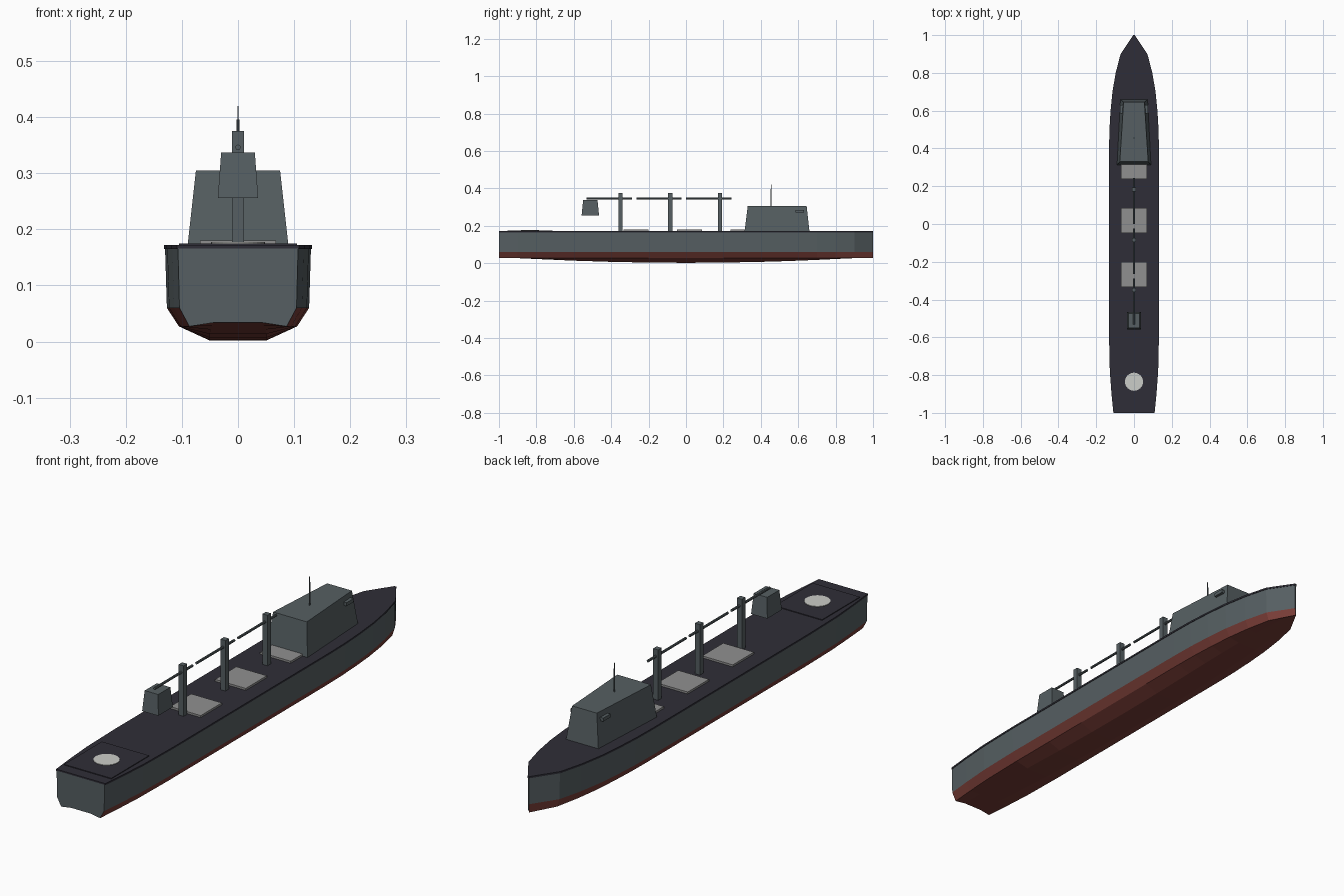
import bpy, bmesh, math

if "Cube" in bpy.data.objects:
    bpy.data.objects.remove(bpy.data.objects["Cube"])


def mat(name, c):
    m = bpy.data.materials.new(name)
    m.diffuse_color = (*c, 1)
    m.use_nodes = True
    m.node_tree.nodes["Principled BSDF"].inputs["Base Color"].default_value = m.diffuse_color
    return m


GREY = mat("hull_grey", (0.092, 0.114, 0.122))
DECK = mat("deck_dark", (0.028, 0.027, 0.038))
RED = mat("antifouling_red", (0.19, 0.047, 0.038))
HATCH = mat("hatch_grey", (0.28, 0.28, 0.28))
PAD = mat("pad_white", (0.6, 0.61, 0.58))


def finish(name, bm, *mats):
    bmesh.ops.recalc_face_normals(bm, faces=bm.faces)
    me = bpy.data.meshes.new(name)
    bm.to_mesh(me)
    bm.free()
    for m in mats:
        me.materials.append(m)
    ob = bpy.data.objects.new(name, me)
    bpy.context.collection.objects.link(ob)
    return ob


def loft(name, rings, *mats):
    bm = bmesh.new()
    vs = [[bm.verts.new(p) for p in r] for r in rings]
    n = len(vs[0])
    for a, b in zip(vs, vs[1:]):
        for i in range(n):
            j = (i + 1) % n
            bm.faces.new((a[i], a[j], b[j], b[i]))
    bm.faces.new(vs[0])
    bm.faces.new(vs[-1])
    return finish(name, bm, *mats)


def trapezoid(y0, y1, w0, w1, z):
    return [(-w0, y0, z), (w0, y0, z), (w1, y1, z), (-w1, y1, z)]


def block(name, m, y0, y1, w, z0, z1):
    return loft(name, [trapezoid(y0, y1, w, w, z0), trapezoid(y0, y1, w, w, z1)], m)


def rod(name, m, p, r, length, sides, along_y=False):
    bm = bmesh.new()
    bmesh.ops.create_cone(bm, cap_ends=True, segments=sides, radius1=r, radius2=r, depth=length)
    ob = finish(name, bm, m)
    ob.location = p
    if along_y:
        ob.rotation_euler.x = math.pi / 2
    return ob


# Hull: stations of (y, half width)
stations = [(-1, .107), (-.9, .117), (-.78, .126), (-.6, .13), (-.4, .13), (-.2, .13),
            (0, .13), (.2, .13), (.4, .13), (.5, .128), (.6, .122), (.7, .112),
            (.8, .095), (.9, .069), (1, .002)]
rings = []
for y, w in stations:
    half = [(w, .166), (w * .975, .06), (w * .81, .027), (w * .39, .002 + .032 * y * y)]
    rings.append([(x, y, z) for x, z in half] + [(-x, y, z) for x, z in reversed(half)])
hull = loft("hull", rings, GREY, RED)
for f in hull.data.polygons:
    if f.center.z < .058 and f.normal.y > -.9:
        f.material_index = 1

# Deck plate with a slight lip
outline = [(w + .002, y) for y, w in stations] + [(-w - .002, y) for y, w in reversed(stations)]
loft("deck", [[(x, y, z) for x, y in outline] for z in (.165, .172)], DECK)

# Helicopter deck and its marking
block("landing_deck", DECK, -.955, -.715, .105, .171, .175)
rod("landing_circle", PAD, (0, -.835, .1755), .048, .003, 32)

# Superstructure, bridge wings and aerial
loft("superstructure", [trapezoid(.313, .66, .09, .072, .17),
                        trapezoid(.33, .645, .075, .055, .305)], GREY)
block("bridge_wings", GREY, .585, .63, .073, .27, .284)
rod("aerial_base", GREY, (0, .455, .35), .003, .092, 8)
rod("aerial_tip", GREY, (0, .455, .407), .0014, .026, 6)

# Cargo hatches, king posts and booms
for i in range(3):
    yh = -.267 + i * .286
    block(f"hatch_{i}", HATCH, yh - .067, yh + .067, .068, .171, .18)
    yp = -.35 + i * .266
    block(f"king_post_{i}", GREY, yp - .011, yp + .011, .011, .17, .375)
    rod(f"boom_{i}", GREY, (0, -.41 + i * .266, .346), .005, .242, 8, True)

# Funnel housing above the aft deck
loft("funnel", [trapezoid(-.558, -.465, .036, .036, .256),
                trapezoid(-.55, -.473, .03, .03, .337)], GREY)
